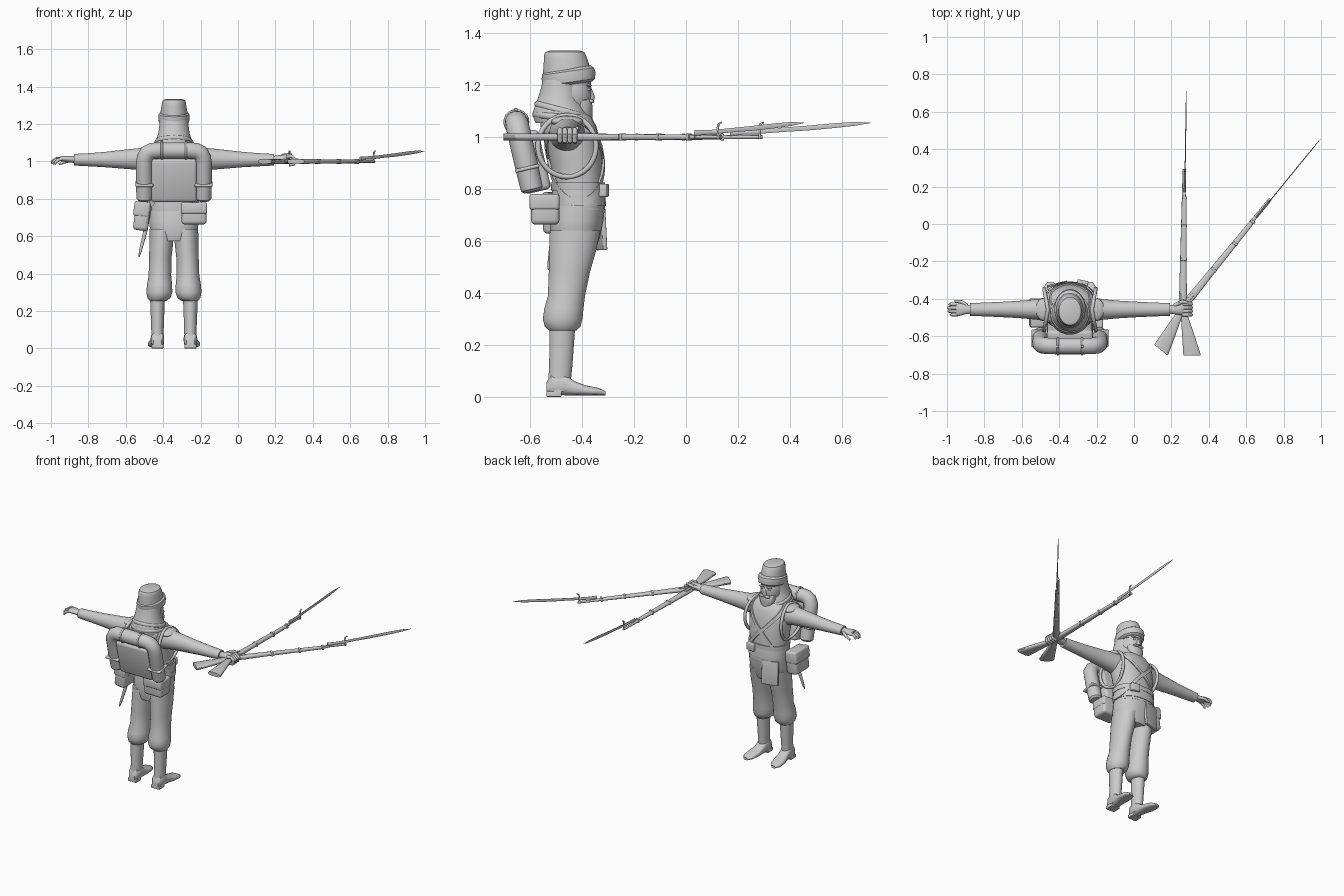
import bpy, bmesh, math
from mathutils import Matrix, Vector

CX = -0.3425  # figure's centre line
grey = bpy.data.materials.new("plain_grey")
grey.diffuse_color = (0.6, 0.6, 0.6, 1)


def finish(ob, M=None, angle=40):
    if M is not None:
        ob.data.transform(M)
    ob.data.materials.clear()
    ob.data.materials.append(grey)
    bpy.ops.object.select_all(action='DESELECT')
    ob.select_set(True)
    bpy.context.view_layer.objects.active = ob
    bpy.ops.object.shade_smooth_by_angle(angle=math.radians(angle))
    return ob


def from_bm(name, bm, M=None, angle=40):
    bmesh.ops.recalc_face_normals(bm, faces=bm.faces)
    me = bpy.data.meshes.new(name)
    bm.to_mesh(me)
    bm.free()
    ob = bpy.data.objects.new(name, me)
    bpy.context.collection.objects.link(ob)
    return finish(ob, M, angle)


def loft(name, secs, axis='z', n=24, p=2.0, M=None):
    """Sections are (position, centre1, centre2, radius1, radius2)."""
    bm = bmesh.new()
    rings = []
    for t, c1, c2, r1, r2 in secs:
        ring = []
        for i in range(n):
            a = 2 * math.pi * (i + 0.5) / n
            u, v = [math.copysign(abs(f) ** (2 / p), f) for f in (math.cos(a), math.sin(a))]
            u, v = c1 + r1 * u, c2 + r2 * v
            ring.append(bm.verts.new({'z': (u, v, t), 'x': (t, u, v), 'y': (u, t, v)}[axis]))
        rings.append(ring)
    for a, b in zip(rings, rings[1:]):
        for i in range(n):
            bm.faces.new((a[i], a[(i + 1) % n], b[(i + 1) % n], b[i]))
    bm.faces.new(rings[0])
    bm.faces.new(rings[-1])
    return from_bm(name, bm, M)


def ball(name, c, r, M=None):
    bm = bmesh.new()
    bmesh.ops.create_uvsphere(bm, u_segments=20, v_segments=12, radius=1)
    T = Matrix.Translation(c) @ Matrix.Diagonal((*r, 1))
    return from_bm(name, bm, (M @ T) if M else T)


def box(name, c, size, bevel=0.01, rot=(0, 0, 0), M=None):
    bm = bmesh.new()
    bmesh.ops.create_cube(bm, size=1)
    bmesh.ops.scale(bm, vec=size, verts=bm.verts)
    if bevel:
        bmesh.ops.bevel(bm, geom=bm.edges[:], offset=bevel, segments=3, profile=0.5, affect='EDGES')
    R = Matrix.Translation(c)
    for ang, ax in zip(rot, 'XYZ'):
        R = R @ Matrix.Rotation(ang, 4, ax)
    return from_bm(name, bm, (M @ R) if M else R)


def tube(name, pts, r, radii=None, M=None, cyclic=False):
    cu = bpy.data.curves.new(name, 'CURVE')
    cu.dimensions = '3D'
    cu.bevel_depth, cu.bevel_resolution, cu.use_fill_caps = r, 4, True
    sp = cu.splines.new('POLY')
    sp.points.add(len(pts) - 1)
    sp.use_cyclic_u = cyclic
    for i, q in enumerate(pts):
        sp.points[i].co = (*q, 1)
        sp.points[i].radius = radii[i] if radii else 1
    ob = bpy.data.objects.new(name, cu)
    bpy.context.collection.objects.link(ob)
    bpy.ops.object.select_all(action='DESELECT')
    ob.select_set(True)
    bpy.context.view_layer.objects.active = ob
    bpy.ops.object.convert(target='MESH')
    return finish(bpy.context.object, M)


# Torso, sash and hips
TORSO = [(0.72, CX, -0.412, 0.13, 0.100), (0.80, CX, -0.415, 0.126, 0.096),
         (0.90, CX, -0.422, 0.132, 0.102), (0.98, CX, -0.436, 0.140, 0.106),
         (1.04, CX, -0.452, 0.138, 0.108), (1.075, CX, -0.462, 0.115, 0.100),
         (1.10, CX, -0.470, 0.080, 0.080)]
loft("torso", TORSO, p=2.3, n=32)
loft("sash", [(0.735, CX, -0.412, 0.133, 0.104), (0.77, CX, -0.413, 0.134, 0.104),
              (0.80, CX, -0.414, 0.131, 0.101)], p=2.3, n=32)
loft("hips", [(0.575, CX, -0.43, 0.10, 0.085), (0.62, CX, -0.427, 0.128, 0.098),
              (0.68, CX, -0.42, 0.132, 0.103), (0.74, CX, -0.413, 0.13, 0.102)], p=2.3, n=32)
box("front_flap", (-0.41, -0.328, 0.645), (0.11, 0.018, 0.16), 0.004, (0.05, 0, 0.25))


# Straps wrap around the torso cross-section
def torso_at(z):
    for a, b in zip(TORSO, TORSO[1:]):
        if z <= b[0]:
            f = max(0, (z - a[0]) / (b[0] - a[0]))
            return [a[k] + f * (b[k] - a[k]) for k in (2, 3, 4)]
    return TORSO[-1][2:]


def strap(name, mid, amp, width, off, n=56):
    bm = bmesh.new()
    rows = []
    for i in range(n):
        t = 2 * math.pi * i / n
        row = []
        for dz, o in ((-width, off), (width, off), (width, -0.01), (-width, -0.01)):
            z = mid + amp * math.cos(t) + dz
            cy, rx, ry = torso_at(z)
            u, v = [math.copysign(abs(f) ** (2 / 2.3), f) for f in (math.cos(t), math.sin(t))]
            row.append(bm.verts.new((CX + (rx + o) * u, cy + (ry + o) * v, z)))
        rows.append(row)
    for i in range(n):
        a, b = rows[i], rows[(i + 1) % n]
        for k in range(4):
            bm.faces.new((a[k], a[(k + 1) % 4], b[(k + 1) % 4], b[k]))
    return from_bm(name, bm)


strap("cross_strap_right_hip", 0.915, -0.165, 0.016, 0.009)
strap("cross_strap_left_hip", 0.915, 0.165, 0.016, 0.006)
strap("waist_belt", 0.81, 0, 0.015, 0.008)

# Head, face and beard
ball("head", (CX, -0.445, 1.165), (0.068, 0.082, 0.1))
loft("nose", [(1.145, CX, -0.372, 0.014, 0.02), (1.155, CX, -0.366, 0.014, 0.016),
              (1.195, CX, -0.378, 0.007, 0.012)], n=12)
loft("beard", [(1.045, CX, -0.378, 0.015, 0.012), (1.07, CX, -0.385, 0.038, 0.025),
               (1.11, CX, -0.395, 0.055, 0.036), (1.14, CX, -0.40, 0.055, 0.038),
               (1.155, CX, -0.405, 0.04, 0.03)])
for s in (-1, 1):
    ball("eye", (CX + s * 0.027, -0.374, 1.183), (0.01, 0.006, 0.006))
    ball("brow", (CX + s * 0.028, -0.374, 1.199), (0.02, 0.01, 0.006))
    ball("moustache", (CX + s * 0.018, -0.365, 1.138), (0.022, 0.012, 0.008))

# Neck cloth and scarf folds
loft("neck_cloth", [(1.055, CX, -0.475, 0.108, 0.105), (1.085, CX, -0.482, 0.108, 0.110),
                    (1.11, CX, -0.486, 0.098, 0.100), (1.15, CX, -0.487, 0.084, 0.084),
                    (1.19, CX, -0.482, 0.079, 0.076), (1.24, CX, -0.475, 0.074, 0.075)])
for z, rx, ry, tilt in ((1.075, 0.10, 0.102, -0.12), (1.10, 0.09, 0.094, -0.28)):
    tube("scarf_fold", [(CX + rx * math.cos(a), -0.475 + ry * math.sin(a), z + tilt * ry * math.sin(a))
                        for a in [k * math.pi / 18 for k in range(36)]], 0.015, cyclic=True)

# Cap with rolled band
loft("cap", [(1.2, CX, -0.458, 0.070, 0.092), (1.26, CX, -0.458, 0.073, 0.092),
             (1.30, CX, -0.463, 0.066, 0.084), (1.318, CX, -0.466, 0.064, 0.080),
             (1.328, CX, -0.466, 0.059, 0.074), (1.333, CX, -0.466, 0.045, 0.058)], n=32)
Tb = Matrix.Translation((CX, -0.452, 1.235)) @ Matrix.Rotation(0.14, 4, 'X')
loft("cap_band", [(-0.033, 0, 0, 0.070, 0.088), (-0.024, 0, 0, 0.081, 0.100), (0, 0, 0, 0.084, 0.105),
                  (0.018, 0, 0, 0.082, 0.102), (0.028, 0, 0, 0.070, 0.09)], n=32, M=Tb)

for s in (-1, 1):
    # Baggy trouser legs
    loft("trouser_leg", [(z, CX + s * c, y, rx, ry) for z, c, y, rx, ry in (
        (0.255, 0.084, -0.475, 0.045, 0.052), (0.27, 0.080, -0.475, 0.062, 0.069),
        (0.30, 0.078, -0.475, 0.070, 0.077), (0.34, 0.077, -0.470, 0.068, 0.076),
        (0.39, 0.075, -0.460, 0.061, 0.072), (0.48, 0.073, -0.449, 0.060, 0.080),
        (0.56, 0.068, -0.437, 0.064, 0.091), (0.64, 0.064, -0.427, 0.066, 0.098))])
    # Boots
    bx = CX + s * 0.088
    loft("boot_shaft", [(0.02, bx, -0.488, 0.034, 0.045), (0.07, bx, -0.486, 0.033, 0.044),
                        (0.12, bx, -0.482, 0.034, 0.045), (0.27, bx, -0.476, 0.040, 0.050)])
    loft("boot_foot", [(y, bx + s * dx, h / 2 + 0.006, w, h / 2) for y, dx, h, w in (
        (-0.537, 0, 0.05, 0.022), (-0.52, 0, 0.08, 0.034), (-0.47, 0, 0.085, 0.036),
        (-0.43, 0.004, 0.055, 0.036), (-0.385, 0.01, 0.038, 0.041), (-0.335, 0.015, 0.028, 0.036),
        (-0.31, 0.017, 0.016, 0.016))], axis='y', p=2.6)
    box("boot_heel", (bx, -0.508, 0.011), (0.064, 0.058, 0.022), 0.004)
    # Arms
    loft("sleeve", [(CX + s * d, -0.457, z, ry, rz) for d, z, ry, rz in (
        (0.06, 1.01, 0.075, 0.075), (0.12, 1.015, 0.068, 0.070), (0.17, 1.013, 0.056, 0.060),
        (0.25, 1.012, 0.048, 0.053), (0.37, 1.010, 0.041, 0.041), (0.46, 1.009, 0.037, 0.035),
        (0.535, 1.009, 0.034, 0.031))], axis='x')
    ball("shoulder_pad", (CX + s * 0.135, -0.457, 1.06), (0.05, 0.062, 0.022))
    # Pack straps looping around the shoulders
    tube("pack_strap", [(CX + s * (0.118 + 0.02 * abs(math.cos(a))), -0.458 + 0.112 * math.cos(a),
                         0.965 + 0.118 * math.sin(a)) for a in [k * math.pi / 16 for k in range(32)]],
         0.010, cyclic=True)

# Open left hand
hx = CX - 0.53
loft("left_palm", [(hx, -0.457, 1.010, 0.022, 0.019), (hx - 0.03, -0.457, 1.012, 0.026, 0.017),
                   (hx - 0.065, -0.457, 1.015, 0.036, 0.015), (hx - 0.08, -0.457, 1.014, 0.034, 0.011)], 'x')
for k, (dy, l) in enumerate(((0.028, 0.042), (0.009, 0.05), (-0.010, 0.046), (-0.028, 0.034))):
    y = -0.457 + dy
    tube("left_finger", [(hx - 0.07, y, 1.014), (hx - 0.07 - l * 0.6, y, 1.016 - 0.003 * k),
                         (hx - 0.07 - l, y, 1.004 - 0.003 * k), (hx - 0.074 - l, y, 0.992 - 0.003 * k)],
         0.009, [1, 1, 0.9, 0.55])
tube("left_thumb", [(hx - 0.02, -0.437, 1.008), (hx - 0.05, -0.417, 1.0), (hx - 0.085, -0.412, 0.985)],
     0.010, [1.1, 1, 0.6])

# Right fist around both rifles
rx0 = CX + 0.53
loft("right_palm", [(rx0, -0.457, 1.01, 0.022, 0.019), (rx0 + 0.03, -0.457, 1.012, 0.026, 0.022),
                    (rx0 + 0.07, -0.452, 1.016, 0.036, 0.022), (rx0 + 0.085, -0.452, 1.014, 0.034, 0.016)], 'x')
for k in range(4):
    y = -0.485 + 0.019 * k
    tube("right_finger", [(rx0 + 0.07, y, 1.025), (rx0 + 0.10, y, 1.028), (rx0 + 0.118, y, 1.01),
                          (rx0 + 0.11, y, 0.985), (rx0 + 0.085, y, 0.98)], 0.010, [1, 1, 1, 0.95, 0.7])
tube("right_thumb", [(rx0 + 0.03, -0.435, 1.02), (rx0 + 0.07, -0.415, 1.035), (rx0 + 0.10, -0.42, 1.035)],
     0.010, [1.1, 1, 0.7])

# Two rifles lying on their sides, with curved sword bayonets
for x, y, ang in ((0.262, -0.43, -0.9), (0.275, -0.43, -39.2)):
    M = Matrix.Translation((x, y, 1.0)) @ Matrix.Rotation(math.radians(ang), 4, 'Z')
    loft("rifle_stock", [(-0.272, 0.052, 0, 0.046, 0.013), (-0.265, 0.052, 0, 0.047, 0.014),
                         (-0.16, 0.030, 0, 0.033, 0.014), (-0.06, 0.008, 0, 0.019, 0.013),
                         (-0.01, 0, 0, 0.017, 0.013), (0.06, 0, 0, 0.020, 0.014),
                         (0.20, 0, 0, 0.016, 0.012), (0.55, 0, 0, 0.011, 0.010),
                         (0.60, -0.002, 0, 0.006, 0.007)], 'y', n=16, p=2.8, M=M)
    tube("rifle_barrel", [(-0.011, 0.02, 0.0), (-0.006, 0.725, 0.0)], 0.009, [1.2, 0.8], M)
    for by, w in ((0.24, 0.034), (0.42, 0.030), (0.57, 0.026)):
        box("barrel_band", (0, by, 0), (w, 0.014, 0.026), 0.003, M=M)
    box("lock_plate", (-0.004, 0.03, 0.013), (0.018, 0.08, 0.008), 0.002, M=M)
    tube("hammer", [(-0.008, 0.01, 0.012), (-0.016, 0.0, 0.03), (-0.022, 0.012, 0.04)], 0.005, [1, 1, 0.7], M)
    tube("trigger_guard", [(0.012, -0.05, 0), (0.034, -0.03, 0), (0.034, 0.0, 0), (0.018, 0.03, 0)], 0.004, None, M)
    loft("bayonet_grip", [(0.60, 0, 0.016, 0.006, 0.012), (0.65, 0, 0.018, 0.006, 0.009),
                          (0.715, 0, 0.02, 0.006, 0.010)], 'y', n=12, M=M)
    tube("bayonet_guard", [(0, 0.715, -0.008), (0, 0.712, 0.03), (0, 0.716, 0.05), (0, 0.73, 0.057)],
         0.005, [1, 1, 0.9, 0.6], M)
    loft("bayonet_blade", [(0.71, 0, 0.021, 0.003, 0.009), (0.80, 0, 0.028, 0.003, 0.009),
                           (0.90, 0, 0.035, 0.003, 0.010), (1.0, 0, 0.044, 0.003, 0.010),
                           (1.08, 0, 0.051, 0.0025, 0.008), (1.14, 0, 0.055, 0.001, 0.001)], 'y', n=8, M=M)

# Backpack with blanket roll bent over it
roll_y = lambda z: -0.653 + (1.06 - z) * 0.23
half = [(0.158, 0.790), (0.158, 0.800), (0.158, 0.90), (0.158, 0.99),
        (0.154, 1.022), (0.141, 1.045), (0.118, 1.056), (0.08, 1.058)]
path = [(CX - dx, roll_y(z), z) for dx, z in half] + [(CX + dx, roll_y(z), z) for dx, z in reversed(half)]
rad = [0.72, 0.95] + [1] * 12 + [0.95, 0.72]
tube("blanket_roll", path, 0.045, rad)
box("backpack", (CX, -0.596, 0.905), (0.246, 0.105, 0.235), 0.018, (0.226, 0, 0))
for s in (-1, 1):
    tube("roll_strap", [(CX + s * 0.065, -0.653 + 0.044 * math.cos(a), 1.058 + 0.044 * math.sin(a))
                        for a in [k * math.pi / 10 for k in range(20)]], 0.006, cyclic=True)
    box("strap_buckle", (CX + s * 0.065, -0.655, 1.106), (0.014, 0.014, 0.012), 0.003)
    box("side_roll_strap", (CX + s * 0.158, roll_y(0.88), 0.88), (0.096, 0.096, 0.014), 0.006, (0.226, 0, 0))

# Hip pouches, haversack and scabbard
box("cartridge_pouch", (-0.235, -0.542, 0.722), (0.134, 0.11, 0.118), 0.018)
box("cartridge_pouch_flap", (-0.235, -0.545, 0.75), (0.14, 0.116, 0.062), 0.012)
box("haversack", (-0.513, -0.475, 0.708), (0.08, 0.15, 0.155), 0.018, (0, 0.13, 0))
box("haversack_flap", (-0.514, -0.475, 0.745), (0.086, 0.156, 0.08), 0.012, (0, 0.13, 0))
box("front_pouch", (-0.275, -0.318, 0.795), (0.06, 0.035, 0.05), 0.006, (0, 0, -0.2))
tube("scabbard", [(-0.47, -0.50, 0.76), (-0.495, -0.51, 0.63), (-0.522, -0.525, 0.52), (-0.53, -0.53, 0.49)],
     0.011, [1, 1, 0.7, 0.3])
